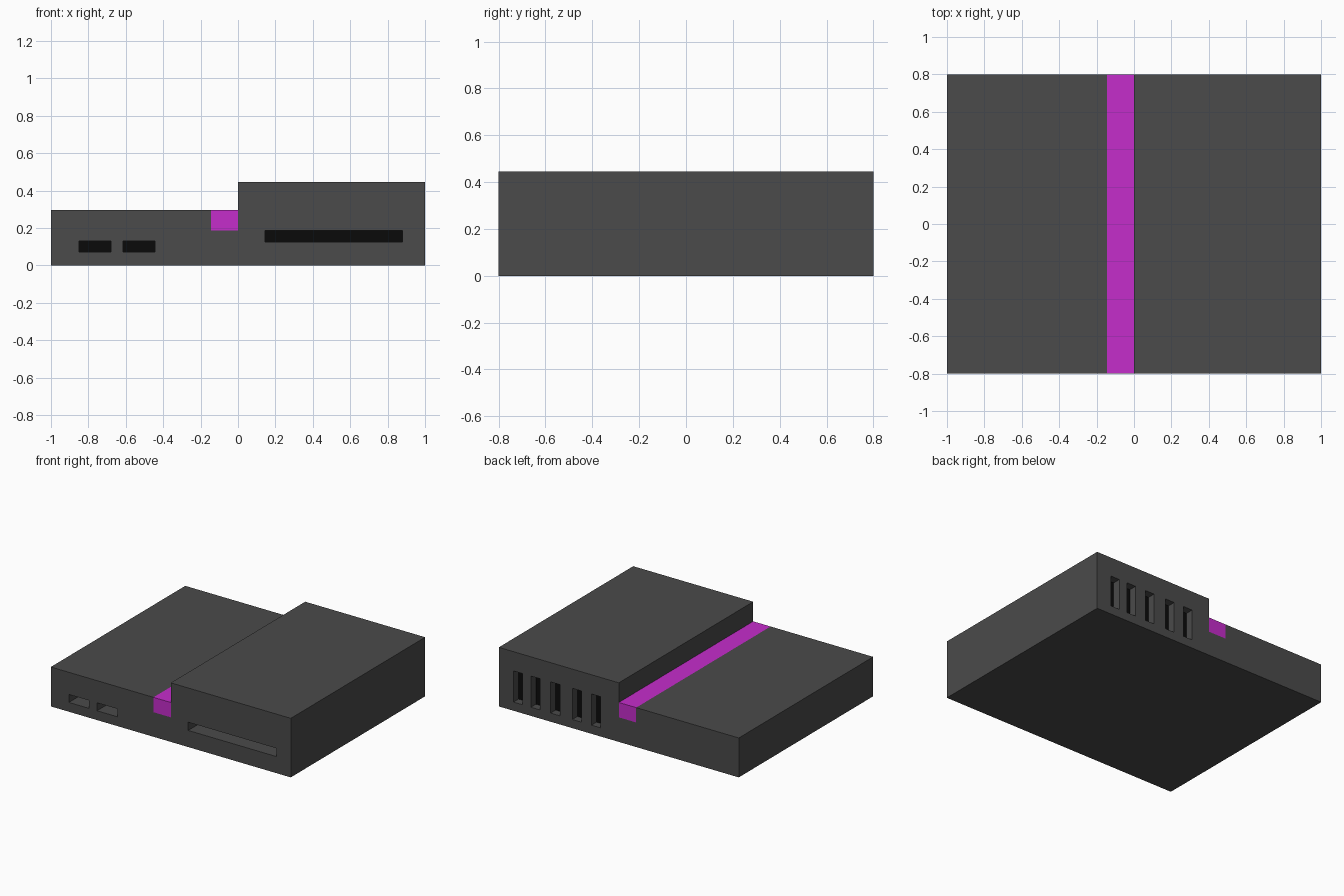
import bpy, bmesh

if "Cube" in bpy.data.objects:
    bpy.data.objects.remove(bpy.data.objects["Cube"], do_unlink=True)


def material(name, rgb):
    mat = bpy.data.materials.new(name)
    mat.use_nodes = True
    mat.diffuse_color = (*rgb, 1)
    mat.node_tree.nodes["Principled BSDF"].inputs["Base Color"].default_value = (*rgb, 1)
    return mat


GREY = material("charcoal grey", (0.069, 0.069, 0.069))
BLACK = material("slot black", (0.003, 0.003, 0.003))
MAGENTA = material("magenta", (0.56, 0.026, 0.6))
HALF = 0.8


def add_object(name, bm, mats):
    bmesh.ops.recalc_face_normals(bm, faces=bm.faces)
    mesh = bpy.data.meshes.new(name)
    bm.to_mesh(mesh)
    bm.free()
    for mat in mats:
        mesh.materials.append(mat)
    obj = bpy.data.objects.new(name, mesh)
    bpy.context.collection.objects.link(obj)
    return obj


def extrude_profile(name, points, mats):
    """Extrude an x-z outline along the full depth."""
    bm = bmesh.new()
    face = bm.faces.new([bm.verts.new((x, -HALF, z)) for x, z in points])
    new = bmesh.ops.extrude_face_region(bm, geom=[face])["geom"]
    verts = [v for v in new if isinstance(v, bmesh.types.BMVert)]
    bmesh.ops.translate(bm, verts=verts, vec=(0, 2 * HALF, 0))
    return add_object(name, bm, mats)


def add_slot(bm, x0, x1, z0, z1, side, depth):
    """Cutter box through the front (-1) or back (1), inner end black."""
    inner, outer = HALF - depth, HALF + 0.05
    verts = bmesh.ops.create_cube(bm, size=1)["verts"]
    for v in verts:
        v.co = (x1 if v.co.x > 0 else x0,
                side * (outer if v.co.y > 0 else inner),
                z1 if v.co.z > 0 else z0)
    for face in {f for v in verts for f in v.link_faces}:
        if all(abs(v.co.y) < HALF for v in face.verts):
            face.material_index = 1


# Stepped housing, with a channel beside the taller half
housing = extrude_profile("housing", [
    (-1, 0), (1, 0), (1, 0.445), (0, 0.445), (0, 0.185),
    (-0.145, 0.185), (-0.145, 0.297), (-1, 0.297)], [GREY, BLACK])

# Coloured strip filling the channel
extrude_profile("accent_strip", [
    (-0.145, 0.185), (0, 0.185), (0, 0.297), (-0.145, 0.297)], [MAGENTA])

# Front ports, wide front slot and rear vents
bm = bmesh.new()
for x0, x1, z0, z1 in [(-0.85, -0.68, 0.07, 0.13), (-0.615, -0.445, 0.07, 0.13),
                       (0.145, 0.88, 0.125, 0.187)]:
    add_slot(bm, x0, x1, z0, z1, -1, 0.16)
for x in (0.84, 0.695, 0.53, 0.35, 0.19):
    add_slot(bm, x - 0.038, x + 0.038, 0.065, 0.3, 1, 0.06)
cutter = add_object("slot_cutter", bm, [GREY, BLACK])

cut = housing.modifiers.new("slots", "BOOLEAN")
cut.operation = "DIFFERENCE"
cut.solver = "EXACT"
cut.object = cutter
bpy.context.view_layer.objects.active = housing
bpy.ops.object.modifier_apply(modifier=cut.name)
bpy.data.objects.remove(cutter, do_unlink=True)
